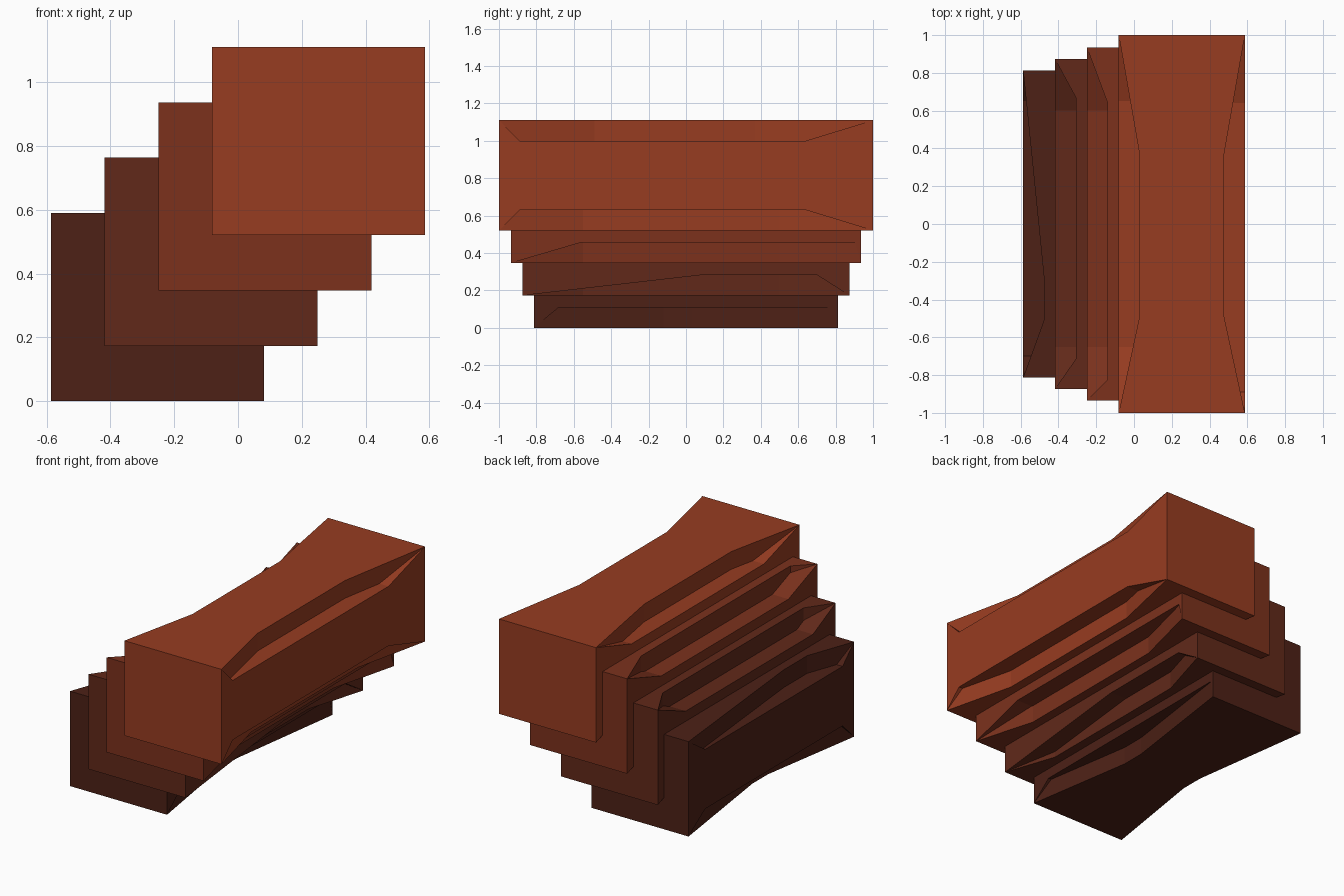
import bpy, bmesh

if "Cube" in bpy.data.objects:
    bpy.data.objects.remove(bpy.data.objects["Cube"])

W, H, CUT = 0.668, 0.59, 0.11   # beam section and depth of the notches


def notch_depth(y, half, span):
    """Notch grows from nothing at the beam ends to CUT within span."""
    if y < span[0]:
        return CUT * (y + half) / (span[0] + half)
    if y > span[1]:
        return CUT * (half - y) / (half - span[1])
    return CUT


def notched_beam(name, x0, z0, half, top, right, bottom, left, color):
    """Box along y with an L-shaped notch tapering along each long edge.
    Each side gives the y range where its flat face is narrowest."""
    bm = bmesh.new()
    x1, z1 = x0 + W, z0 + H
    sides = (top, right, bottom, left)
    ys = sorted({-half, half, *(y for span in sides for y in span)})

    # Plus-shaped sections at every kink
    rings = []
    for y in ys:
        t, r, b, l = (notch_depth(y, half, s) for s in sides)
        section = [
            (x0 + t, z1), (x1 - t, z1), (x1 - t, z1 - r), (x1, z1 - r),
            (x1, z0 + r), (x1 - b, z0 + r), (x1 - b, z0), (x0 + b, z0),
            (x0 + b, z0 + l), (x0, z0 + l), (x0, z1 - l), (x0 + t, z1 - l)]
        rings.append([bm.verts.new((x, y, z)) for x, z in section])

    # Skin between sections, then square end faces
    for a, b in zip(rings, rings[1:]):
        for i in range(12):
            j = (i + 1) % 12
            bm.faces.new((a[i], a[j], b[j], b[i]))
    for ring in (rings[0], rings[-1]):
        bm.faces.new(ring)
    bmesh.ops.remove_doubles(bm, verts=bm.verts, dist=1e-4)
    bmesh.ops.dissolve_limit(bm, angle_limit=0.005, verts=bm.verts, edges=bm.edges)
    bmesh.ops.recalc_face_normals(bm, faces=bm.faces)

    mesh = bpy.data.meshes.new(name)
    bm.to_mesh(mesh)
    bm.free()
    obj = bpy.data.objects.new(name, mesh)
    bpy.context.collection.objects.link(obj)
    mat = bpy.data.materials.new(name + "_wood")
    mat.diffuse_color = (*color, 1)
    mat.use_nodes = True
    mat.node_tree.nodes["Principled BSDF"].inputs["Base Color"].default_value = mat.diffuse_color
    mesh.materials.append(mat)


# Four steps climbing toward +x, each longer than the one below
# name, half length, top, right, bottom and left ranges, colour
steps = [
    ("bottom_step", 0.813, (-0.51, -0.28), (-0.68, 0.79), (-0.12, 0.03), (-0.70, 0.65), (0.075, 0.015, 0.008)),
    ("second_step", 0.873, (-0.715, 0.67), (0.09, 0.70), (-0.55, 0.50), (-0.65, 0.60), (0.12, 0.022, 0.010)),
    ("third_step", 0.935, (-0.825, 0.64), (-0.56, 0.905), (-0.55, 0.50), (-0.65, 0.60), (0.20, 0.031, 0.012)),
    ("top_step", 1.0, (-0.49, 0.37), (-0.89, 0.64), (-0.55, 0.50), (-0.65, 0.65), (0.31, 0.045, 0.015)),
]
for n, (name, half, top, right, bottom, left, color) in enumerate(steps):
    notched_beam(name, -0.587 + 0.1687 * n, 0.1735 * n, half, top, right, bottom, left, color)
